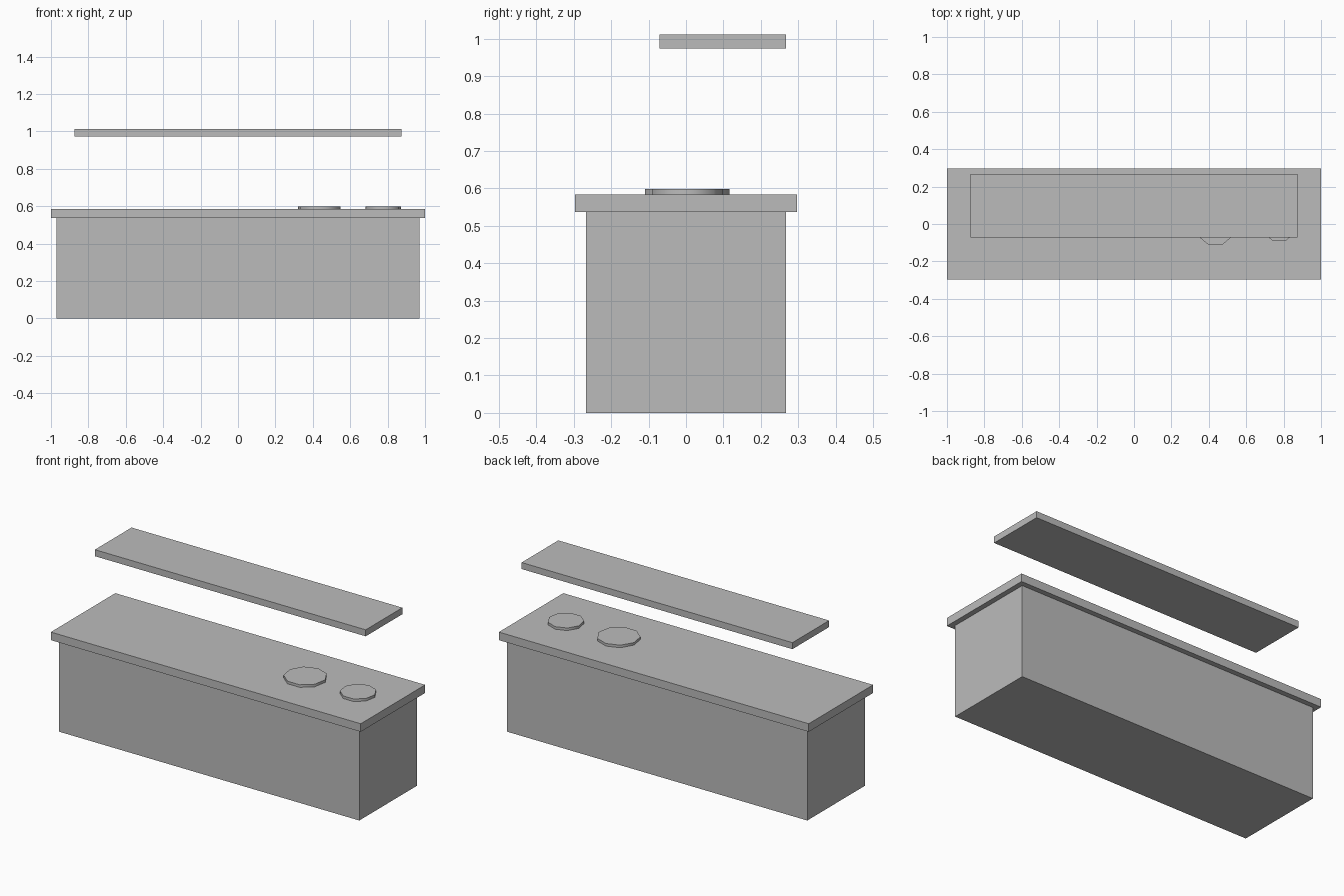
import bpy
import math

if "Cube" in bpy.data.objects:
    bpy.data.objects.remove(bpy.data.objects["Cube"])

grey = bpy.data.materials.new("plain_grey")
grey.diffuse_color = (0.5, 0.5, 0.5, 1.0)
grey.use_nodes = True
grey.node_tree.nodes["Principled BSDF"].inputs["Base Color"].default_value = grey.diffuse_color


def box(name, x, y, z):
    """Box from (min, max) ranges on each axis."""
    bpy.ops.mesh.primitive_cube_add(
        size=1, location=[(a + b) / 2 for a, b in (x, y, z)])
    ob = bpy.context.object
    ob.name = name
    ob.scale = [b - a for a, b in (x, y, z)]
    bpy.ops.object.transform_apply(location=False, rotation=False, scale=True)
    ob.data.materials.append(grey)


def disc(name, x, radius, z):
    """Nine-sided disc with smooth sides and crisp rims."""
    bpy.ops.mesh.primitive_cylinder_add(
        vertices=9, radius=radius, depth=z[1] - z[0],
        location=(x, 0, (z[0] + z[1]) / 2))
    ob = bpy.context.object
    ob.name = name
    ob.data.materials.append(grey)
    bpy.ops.object.shade_smooth_by_angle(angle=math.radians(50))


# Counter: cabinet with an overhanging worktop
box("cabinet", (-0.97, 0.97), (-0.267, 0.267), (0, 0.537))
box("worktop", (-1, 1), (-0.297, 0.297), (0.537, 0.584))

# Shelf floating above, set towards the back
box("upper_shelf", (-0.874, 0.874), (-0.071, 0.267), (0.974, 1.012))

# Two round plates on the worktop
disc("large_plate", 0.435, 0.116, (0.584, 0.599))
disc("small_plate", 0.776, 0.097, (0.584, 0.599))
